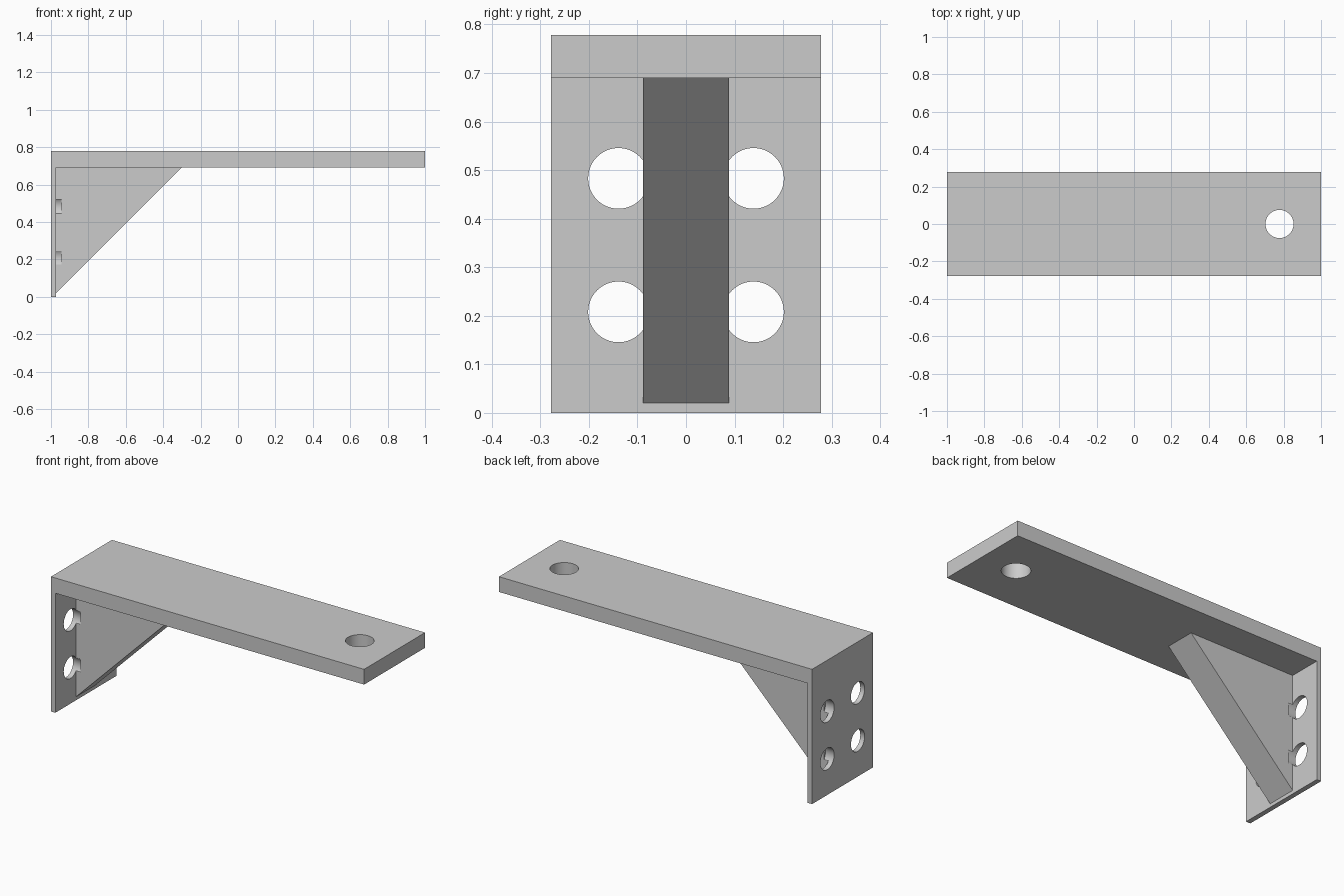
import bpy
import bmesh
import math
from mathutils import Matrix

if "Cube" in bpy.data.objects:
    bpy.data.objects.remove(bpy.data.objects["Cube"], do_unlink=True)

# Main dimensions
HALF_WIDTH = 0.278
HEIGHT = 0.778
SHELF_BOTTOM = 0.69
PLATE_INNER = -0.972
GUSSET_HALF = 0.0885
GUSSET_END = -0.302
EMBED = 0.012

grey = bpy.data.materials.new("plain_grey")
grey.use_nodes = True
colour = (0.6, 0.6, 0.6, 1)
grey.diffuse_color = colour
grey.node_tree.nodes["Principled BSDF"].inputs["Base Color"].default_value = colour


def add_object(name, bm):
    bmesh.ops.recalc_face_normals(bm, faces=bm.faces[:])
    mesh = bpy.data.meshes.new(name)
    bm.to_mesh(mesh)
    bm.free()
    mesh.materials.append(grey)
    obj = bpy.data.objects.new(name, mesh)
    bpy.context.collection.objects.link(obj)
    return obj


def extrude_profile(name, points, half):
    """Solid made from an x-z outline, extruded across y."""
    bm = bmesh.new()
    face = bm.faces.new([bm.verts.new((x, -half, z)) for x, z in points])
    new = bmesh.ops.extrude_face_region(bm, geom=[face])["geom"]
    verts = [v for v in new if isinstance(v, bmesh.types.BMVert)]
    bmesh.ops.translate(bm, verts=verts, vec=(0, 2 * half, 0))
    return add_object(name, bm)


def cylinder(name, radius, depth, centre, turn=0):
    bm = bmesh.new()
    matrix = Matrix.Translation(centre) @ Matrix.Rotation(turn, 4, "Y")
    bmesh.ops.create_cone(bm, cap_ends=True, segments=64, radius1=radius,
                          radius2=radius, depth=depth, matrix=matrix)
    obj = add_object(name, bm)
    obj.hide_render = True
    return obj


def combine(target, other, operation):
    mod = target.modifiers.new(operation.lower(), "BOOLEAN")
    mod.operation = operation
    mod.solver = "EXACT"
    mod.object = other
    bpy.context.view_layer.objects.active = target
    bpy.ops.object.modifier_apply(modifier=mod.name)
    bpy.data.objects.remove(other, do_unlink=True)


# Shelf and wall plate in one L-shaped section
bracket = extrude_profile("shelf_bracket", [
    (-1, 0), (PLATE_INNER, 0), (PLATE_INNER, SHELF_BOTTOM),
    (1, SHELF_BOTTOM), (1, HEIGHT), (-1, HEIGHT)], HALF_WIDTH)

# Diagonal gusset, set slightly into the plate and the shelf
foot = SHELF_BOTTOM - (GUSSET_END - PLATE_INNER)
gusset = extrude_profile("gusset", [
    (PLATE_INNER - EMBED, foot), (PLATE_INNER, foot),
    (GUSSET_END, SHELF_BOTTOM), (GUSSET_END, SHELF_BOTTOM + EMBED),
    (PLATE_INNER - EMBED, SHELF_BOTTOM + EMBED)], GUSSET_HALF)
combine(bracket, gusset, "UNION")

# Four screw holes, which also notch the gusset sides
for y in (-0.139, 0.139):
    for z in (0.208, 0.483):
        drill = cylinder("screw_hole_cutter", 0.0625, 0.1,
                         (-0.994, y, z), math.pi / 2)
        combine(bracket, drill, "DIFFERENCE")

# Single hole near the free end of the shelf
drill = cylinder("shelf_hole_cutter", 0.075, 0.3, (0.778, 0, 0.735))
combine(bracket, drill, "DIFFERENCE")

bpy.ops.object.select_all(action="DESELECT")
bracket.select_set(True)
bpy.context.view_layer.objects.active = bracket
bpy.ops.object.shade_smooth_by_angle(angle=math.radians(30))
